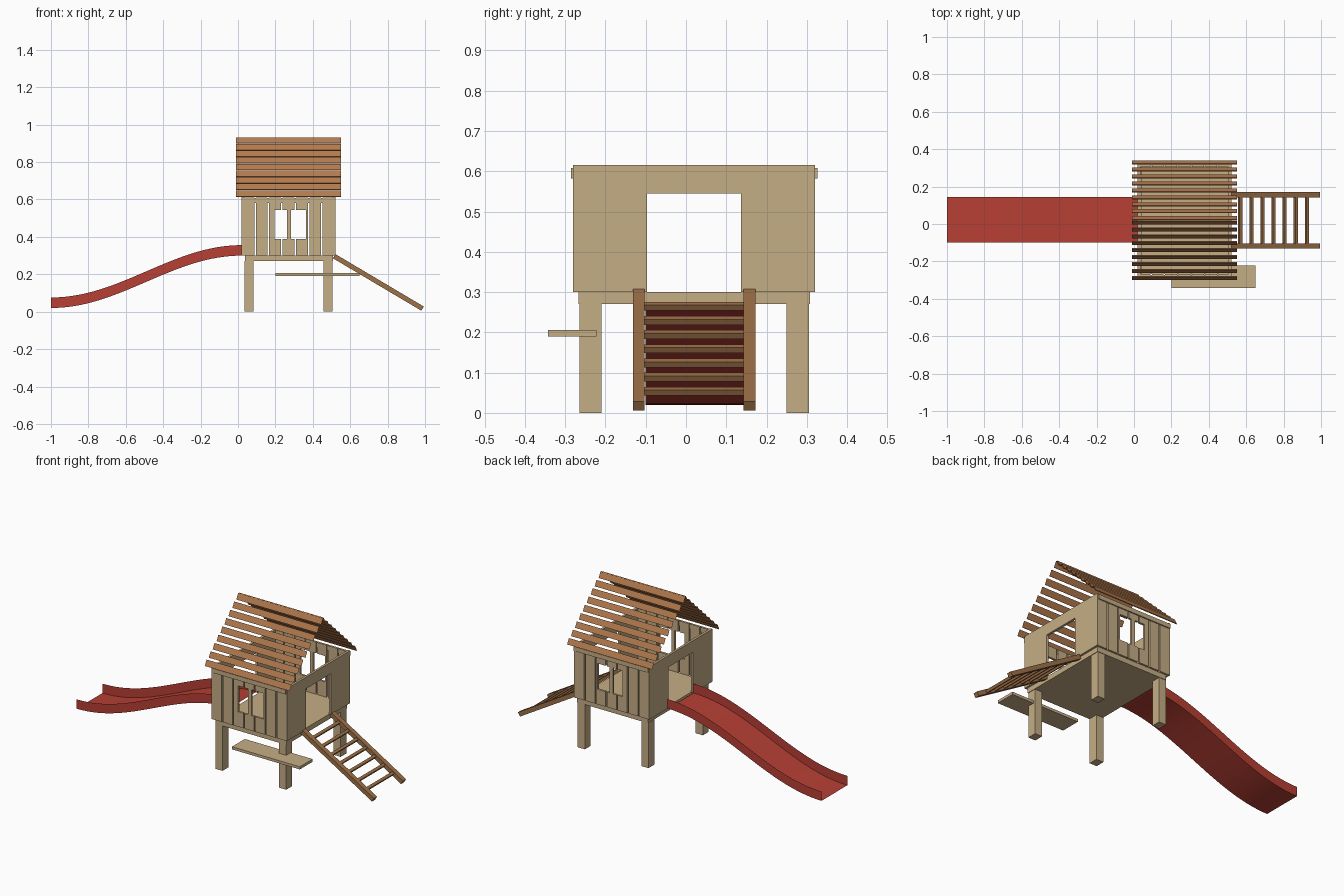
import bpy, math
from mathutils import Matrix

if "Cube" in bpy.data.objects:
    bpy.data.objects.remove(bpy.data.objects["Cube"])

def mat(name, rgb):
    m = bpy.data.materials.new(name)
    m.diffuse_color = (*rgb, 1)
    m.use_nodes = True
    m.node_tree.nodes["Principled BSDF"].inputs["Base Color"].default_value = m.diffuse_color
    return m

TAN = mat("pale wood", (0.56, 0.42, 0.235))
ROOF = mat("roof wood", (0.45, 0.195, 0.075))
BROWN = mat("ladder wood", (0.34, 0.165, 0.065))
RED = mat("slide red", (0.47, 0.05, 0.034))

def make(name, verts, faces, m):
    me = bpy.data.meshes.new(name)
    me.from_pydata(verts, [], faces)
    me.materials.append(m)
    me.update()
    ob = bpy.data.objects.new(name, me)
    bpy.context.collection.objects.link(ob)
    return ob

BOX = [(0, 2, 3, 1), (4, 5, 7, 6), (0, 1, 5, 4), (2, 6, 7, 3), (0, 4, 6, 2), (1, 3, 7, 5)]

def boxes(name, spans, m):
    """One object made of boxes given as (x0, x1, y0, y1, z0, z1)."""
    vs, fs = [], []
    for x0, x1, y0, y1, z0, z1 in spans:
        n = len(vs)
        vs += [(x, y, z) for z in (z0, z1) for y in (y0, y1) for x in (x0, x1)]
        fs += [tuple(i + n for i in f) for f in BOX]
    return make(name, vs, fs, m)

CX, CY = 0.27, 0.02

# legs, floor and bench
for sx, a in ((-1, "left"), (1, "right")):
    for sy, b in ((-1, "front"), (1, "back")):
        x, y = CX + sx * 0.211, CY + sy * 0.2575
        boxes(f"{b}_{a}_leg", [(x - .024, x + .024, y - .0275, y + .0275, 0, .272)], TAN)
boxes("floor", [(.037, .508, -.267, .308, .27, .30)], TAN)
boxes("bench", [(.20, .65, -.343, -.222, .19, .206)], TAN)

# end walls: one panel outline with a doorway, open at the top
outline = [(-.28, .30), (-.097, .30), (-.097, .545), (.137, .545),
           (.137, .30), (.32, .30), (.32, .615), (-.28, .615)]
for name, x0, x1 in (("left_wall", .02, .034), ("right_wall", .506, .52)):
    n = len(outline)
    vs = [(x, y, z) for x in (x1, x0) for y, z in outline]
    fs = [tuple(range(n)), tuple(range(2 * n - 1, n - 1, -1))]
    fs += [(i, i + n, (i + 1) % n + n, (i + 1) % n) for i in range(n)]
    make(name, vs, fs, TAN)

# plank walls with a barred window
WX0, WX1, WZ0, WZ1 = .196, .364, .39, .545
for name, s in (("front", -1), ("back", 1)):
    ya, yb = sorted((CY + s * .299, CY + s * .286))
    spans = []
    for i in range(7):
        x0 = .02 + i * .0714 + (.004 if i else 0)
        x1 = .02 + (i + 1) * .0714 - (.004 if i < 6 else 0)
        if x1 < WX0 or x0 > WX1:
            spans.append((x0, x1, ya, yb, .30, .612))
            continue
        spans += [(x0, x1, ya, yb, .30, WZ0), (x0, x1, ya, yb, WZ1, .612)]
        if x0 < WX0:
            spans.append((x0, WX0, ya, yb, WZ0, WZ1))
        if x1 > WX1:
            spans.append((WX1, x1, ya, yb, WZ0, WZ1))
    spans.append((.262, .284, ya, yb, WZ0, WZ1))
    boxes(name + "_plank_wall", spans, TAN)
    ya, yb = sorted((CY + s * .306, CY + s * .292))
    boxes(name + "_top_rail", [(.024, .516, ya, yb, .582, .608)], TAN)

# roof slats: steep thin boards with open ends, stepping up to the ridge
ang, W, T = math.radians(62), .036, .005
for name, s in (("front", -1), ("back", 1)):
    vs, fs = [], []
    for i in range(9):
        # lower outer corner, measured from the ridge plane
        d, z = .32 - i * .0373, .617 + i * .0355
        wy, wz = -W * math.cos(ang), W * math.sin(ang)
        ty, tz = -T * math.sin(ang), -T * math.cos(ang)
        prof = [(d, z), (d + wy, z + wz), (d + wy + ty, z + wz + tz), (d + ty, z + tz)]
        n = len(vs)
        for x in (-.01, .55):
            vs += [(x, CY + s * py, pz) for py, pz in prof]
        for k in range(4):
            q = (n + k, n + 4 + k, n + 4 + (k + 1) % 4, n + (k + 1) % 4)
            fs.append(q if s < 0 else q[::-1])
    make(name + "_roof_slats", vs, fs, ROOF)

# slide: thin channel swept along an S curve
N = 32
vs, fs = [], []
for i in range(N + 1):
    t = i / N
    x = -1 + 1.02 * t
    z = .02 + .28 * (1 - math.cos(math.pi * t)) / 2
    vs += [(x, -.10, z + .056), (x, -.10, z), (x, .145, z), (x, .145, z + .056)]
for i in range(N):
    for k in range(3):
        a = i * 4 + k
        fs.append((a, a + 4, a + 5, a + 1))
slide = make("slide", vs, fs, RED)
for p in slide.data.polygons:
    if p.normal.z < -0.5:
        slide.data.flip_normals()
        break
bpy.context.view_layer.objects.active = slide
slide.select_set(True)
bpy.ops.object.shade_smooth_by_angle(angle=math.radians(30))

# ladder: two sloping rails and seven rungs
x0, z0, x1, z1 = .514, .297, .987, .0165
L, slope = math.hypot(x1 - x0, z1 - z0), math.atan2(z0 - z1, x1 - x0)
M = Matrix.Translation((x0, 0, z0)) @ Matrix.Rotation(slope, 4, 'Y')
rails = boxes("ladder_rails", [(0, L, -.132, -.103, -.013, .013),
                               (0, L, .143, .172, -.013, .013)], BROWN)
rungs = boxes("ladder_rungs", [(c - .008, c + .008, -.115, .155, -.008, .008)
                               for c in (.063 + i * .069 for i in range(7))], BROWN)
for ob in (rails, rungs):
    ob.data.transform(M)
